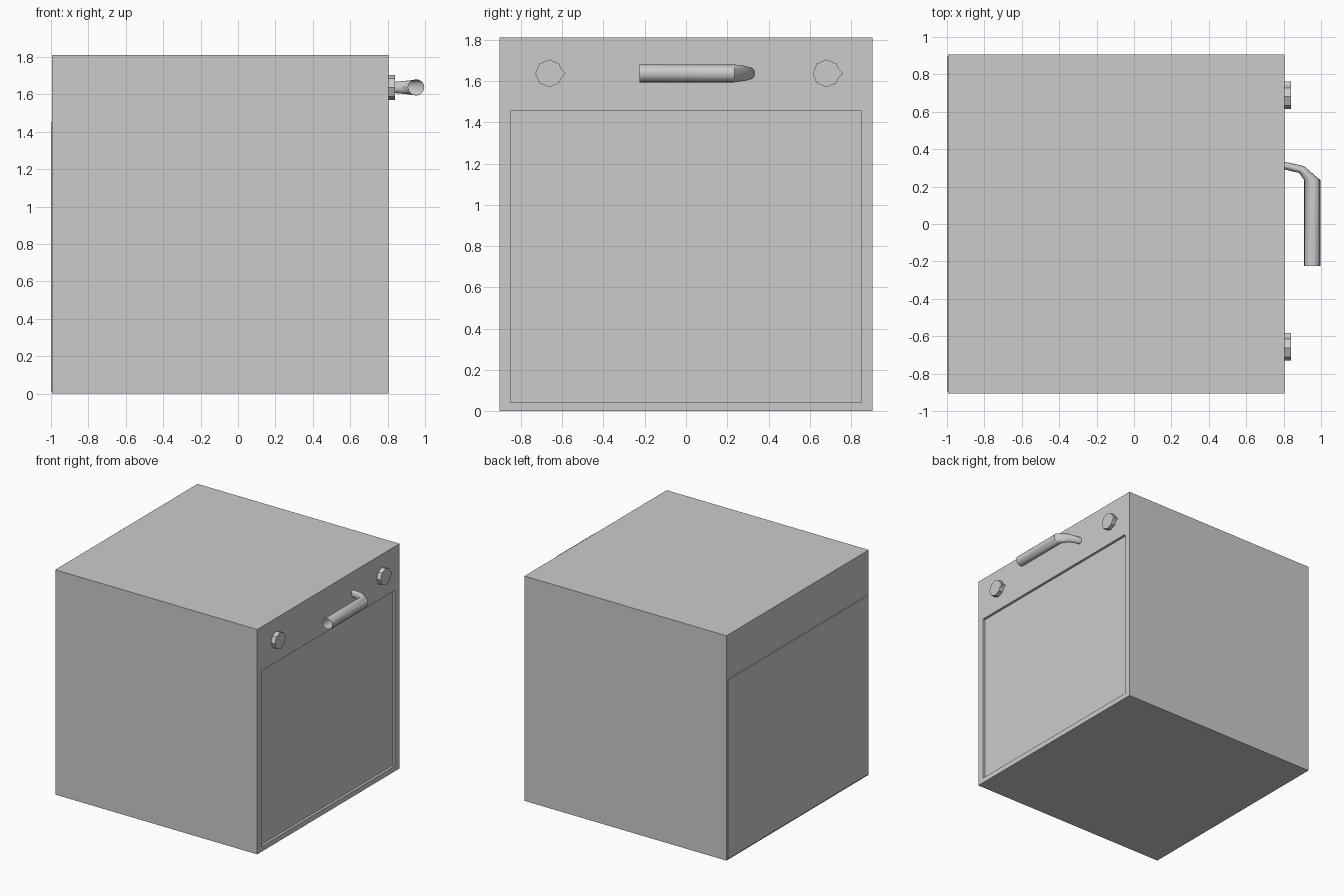
import bpy, bmesh
from math import cos, sin, pi, radians

if "Cube" in bpy.data.objects:
    bpy.data.objects.remove(bpy.data.objects["Cube"])

FX, H, W = 0.805, 1.81, 0.905   # front face x, height, half width


def make(name, bm, smooth=False):
    bmesh.ops.recalc_face_normals(bm, faces=bm.faces)
    me = bpy.data.meshes.new(name)
    bm.to_mesh(me)
    bm.free()
    ob = bpy.data.objects.new(name, me)
    bpy.context.collection.objects.link(ob)
    if smooth:
        bpy.ops.object.select_all(action='DESELECT')
        ob.select_set(True)
        bpy.context.view_layer.objects.active = ob
        bpy.ops.object.shade_smooth_by_angle(angle=radians(40))
    return ob


def box(bm, lo, hi):
    vs = bmesh.ops.create_cube(bm, size=1)['verts']
    for v in vs:
        v.co = [(lo[i] + hi[i]) / 2 + v.co[i] * (hi[i] - lo[i]) for i in range(3)]


def ring(bm, inner, outer, b, n=20, z=1.637):
    # elliptical ring spanning two plan points, b = vertical radius
    cx, cy = (inner[0] + outer[0]) / 2, (inner[1] + outer[1]) / 2
    dx, dy = (outer[0] - inner[0]) / 2, (outer[1] - inner[1]) / 2
    return [bm.verts.new((cx + dx * cos(t), cy + dy * cos(t), z + b * sin(t)))
            for t in (2 * pi * i / n for i in range(n))]


# Cabinet body with the recessed door panel on the +x face
bm = bmesh.new()
box(bm, (-0.994, -W, 0), (FX, W, H))
bm.faces.ensure_lookup_table()
front = max(bm.faces, key=lambda f: f.calc_center_median().x)
bmesh.ops.inset_region(bm, faces=[front], thickness=0.05)
for v in front.verts:
    v.co.y = 0.85 if v.co.y > 0 else -0.85
    v.co.z = 1.455 if v.co.z > 0.9 else 0.042
bmesh.ops.inset_region(bm, faces=[front], thickness=0.0, depth=0.0)
for v in front.verts:
    v.co.x = FX - 0.02
make("cabinet_body", bm)

# Thin cover plate on the rear
bm = bmesh.new()
box(bm, (-1.0, -0.895, 0.01), (-0.98, 0.895, 1.452))
make("rear_cover", bm)

# Knobs: octagons with a small pointer
for name, cy in (("left_knob", -0.663), ("right_knob", 0.681)):
    r = 0.067
    prof = [(0.06, -0.02), (0.081, 0), (0.06, 0.02)]
    prof += [(r * cos(i * pi / 4), r * sin(i * pi / 4)) for i in range(1, 8)]
    bm = bmesh.new()
    f = bm.faces.new([bm.verts.new((FX - 0.003, cy + y, 1.637 + z)) for y, z in prof])
    ext = bmesh.ops.extrude_face_region(bm, geom=[f])['geom']
    bmesh.ops.translate(bm, vec=(0.038, 0, 0),
                        verts=[v for v in ext if isinstance(v, bmesh.types.BMVert)])
    make(name, bm)

# Handle: open-ended grip with a tapering bent arm into the cabinet
bm = bmesh.new()
rings = [ring(bm, *a) for a in (
    ((0.910, -0.225), (0.996, -0.225), 0.043),
    ((0.910, 0.235), (0.996, 0.235), 0.043),
    ((0.883, 0.273), (0.908, 0.310), 0.035),
    ((0.800, 0.293), (0.800, 0.334), 0.027))]
for a, b in zip(rings, rings[1:]):
    for i in range(len(a)):
        j = (i + 1) % len(a)
        bm.faces.new((a[i], a[j], b[j], b[i]))
make("handle", bm, smooth=True)
